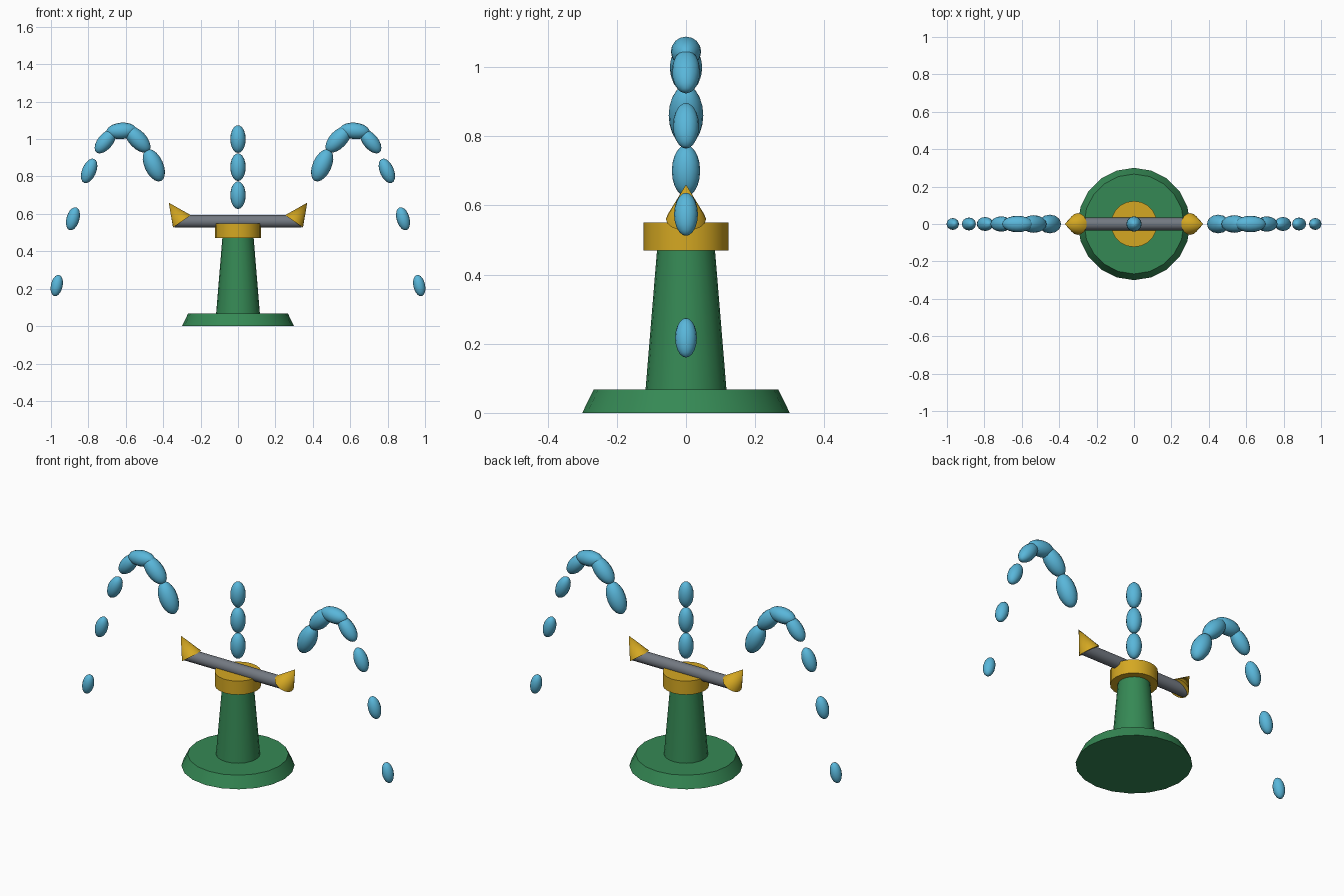
import bpy
from mathutils import Vector

if "Cube" in bpy.data.objects:
    bpy.data.objects.remove(bpy.data.objects["Cube"], do_unlink=True)


def material(name, rgb):
    mat = bpy.data.materials.new(name)
    mat.use_nodes = True
    mat.diffuse_color = (*rgb, 1)
    mat.node_tree.nodes["Principled BSDF"].inputs["Base Color"].default_value = (*rgb, 1)
    return mat


GREEN = material("green enamel", (0.036, 0.25, 0.09))
BRASS = material("brass", (0.66, 0.39, 0.016))
STEEL = material("grey steel", (0.17, 0.19, 0.22))
WATER = material("water blue", (0.10, 0.47, 0.70))


def finish(name, mat):
    obj = bpy.context.object
    obj.name = name
    obj.data.materials.append(mat)
    bpy.ops.object.shade_smooth_by_angle(angle=0.75)
    return obj


def aim(direction):
    return Vector(direction).to_track_quat("Z", "Y").to_euler()


def tapered(name, mat, start, end, r1, r2, sides=20):
    """Cone or cylinder running from start to end."""
    start, end = Vector(start), Vector(end)
    bpy.ops.mesh.primitive_cone_add(
        vertices=sides, radius1=r1, radius2=r2, depth=(end - start).length,
        location=(start + end) / 2, rotation=aim(end - start))
    return finish(name, mat)


def drop(name, centre, direction, radius, half_length):
    bpy.ops.mesh.primitive_uv_sphere_add(
        segments=16, ring_count=10, radius=1, location=centre, rotation=aim(direction))
    bpy.context.object.scale = (radius, radius, half_length)
    finish(name, WATER)


# Stand and swivel collar
tapered("base", GREEN, (0, 0, 0), (0, 0, 0.067), 0.30, 0.267)
tapered("column", GREEN, (0, 0, 0.067), (0, 0, 0.48), 0.117, 0.083)
tapered("collar", BRASS, (0, 0, 0.47), (0, 0, 0.55), 0.123, 0.123)

# Spray arm
tapered("spray_arm", STEEL, (-0.34, 0, 0.56), (0.34, 0, 0.56), 0.034, 0.034, 16)

# Nozzles and arcs of water on both sides
arc_heights = (0.86, 0.998, 1.044, 0.987, 0.83, 0.574, 0.217)
step = 0.0865
for side, label in ((1, "left"), (-1, "right")):
    tapered(f"{label}_nozzle", BRASS, (side * 0.30, 0, 0.56), (side * 0.37, 0, 0.66), 0.058, 0, 16)
    for i, z in enumerate(arc_heights):
        slope = 0.19 - 0.0985 * i
        radius = 0.05 - 0.0031 * i
        drop(f"{label}_arc_drop_{i + 1}", (side * (0.45 + step * i), 0, z),
             (side * step, 0, slope), radius, radius * 1.85)

# Central jet
for i in range(3):
    drop(f"centre_drop_{i + 1}", (0, 0, 0.70 + 0.15 * i), (0, 0, 1), 0.041, 0.074)
